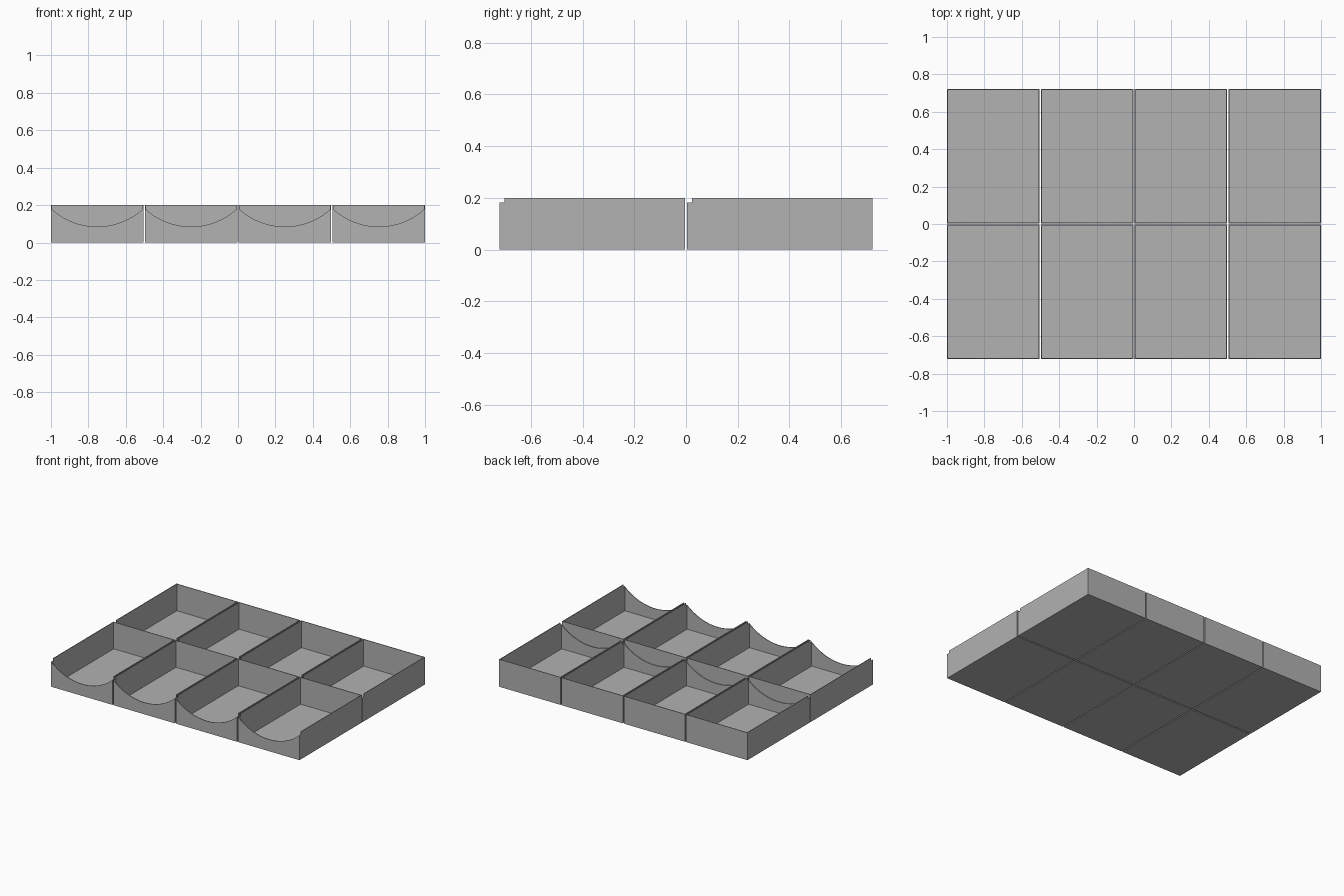
import bpy
from mathutils import Matrix

cube = bpy.data.objects.get("Cube")
if cube:
    bpy.data.objects.remove(cube)

GAP = 0.008
WIDTH = (2 - 3 * GAP) / 4
DEPTH = 0.7175
HEIGHT = 0.2
WALL = 0.005
SCOOP_LOW, SCOOP_EDGE, SCOOP_REACH = 0.085, 0.182, 0.02

grey = bpy.data.materials.new("plain grey")
grey.use_nodes = True
colour = (0.445, 0.445, 0.445, 1)
grey.diffuse_color = colour
grey.node_tree.nodes["Principled BSDF"].inputs["Base Color"].default_value = colour


def box(name, size, centre):
    bpy.ops.mesh.primitive_cube_add(size=1)
    ob = bpy.context.object
    ob.name = name
    ob.data.transform(Matrix.Translation(centre) @ Matrix.Diagonal((*size, 1)))
    return ob


# Solid block for one tray
tray = box("tray", (WIDTH, DEPTH, HEIGHT), (0, 0, HEIGHT / 2))
tray.data.materials.append(grey)

# Cutter for the open compartment
compartment = box("compartment_cutter", (WIDTH - 2 * WALL, DEPTH - 2 * WALL, HEIGHT),
                  (0, 0, HEIGHT / 2 + WALL))

# Round cutter for the finger scoop in the front wall
sag = SCOOP_EDGE - SCOOP_LOW
radius = ((WIDTH / 2) ** 2 + sag ** 2) / (2 * sag)
bpy.ops.mesh.primitive_cylinder_add(vertices=128, radius=radius, depth=2 * SCOOP_REACH,
                                    location=(0, -DEPTH / 2, SCOOP_LOW + radius),
                                    rotation=(1.5707963, 0, 0))
scoop = bpy.context.object
scoop.name = "scoop_cutter"

# Hollow the block and bake the result
for cutter in (compartment, scoop):
    cutter.hide_render = True
    mod = tray.modifiers.new("cut", "BOOLEAN")
    mod.operation = "DIFFERENCE"
    mod.solver = "EXACT"
    mod.object = cutter
graph = bpy.context.evaluated_depsgraph_get()
shell = bpy.data.meshes.new_from_object(tray.evaluated_get(graph))
shell.name = "tray_shell"
shell.materials.clear()
shell.materials.append(grey)
for ob in (tray, compartment, scoop):
    bpy.data.objects.remove(ob)

# Lay out the trays, four across and two deep
for row, row_name in enumerate(("front", "back")):
    for col in range(4):
        ob = bpy.data.objects.new(f"{row_name}_tray_{col + 1}", shell)
        ob.location = ((col - 1.5) * (WIDTH + GAP), (row - 0.5) * (DEPTH + GAP), 0)
        bpy.context.collection.objects.link(ob)
        ob.select_set(True)
        bpy.context.view_layer.objects.active = ob

# Smooth only the scoop curve
bpy.ops.object.shade_smooth_by_angle()
